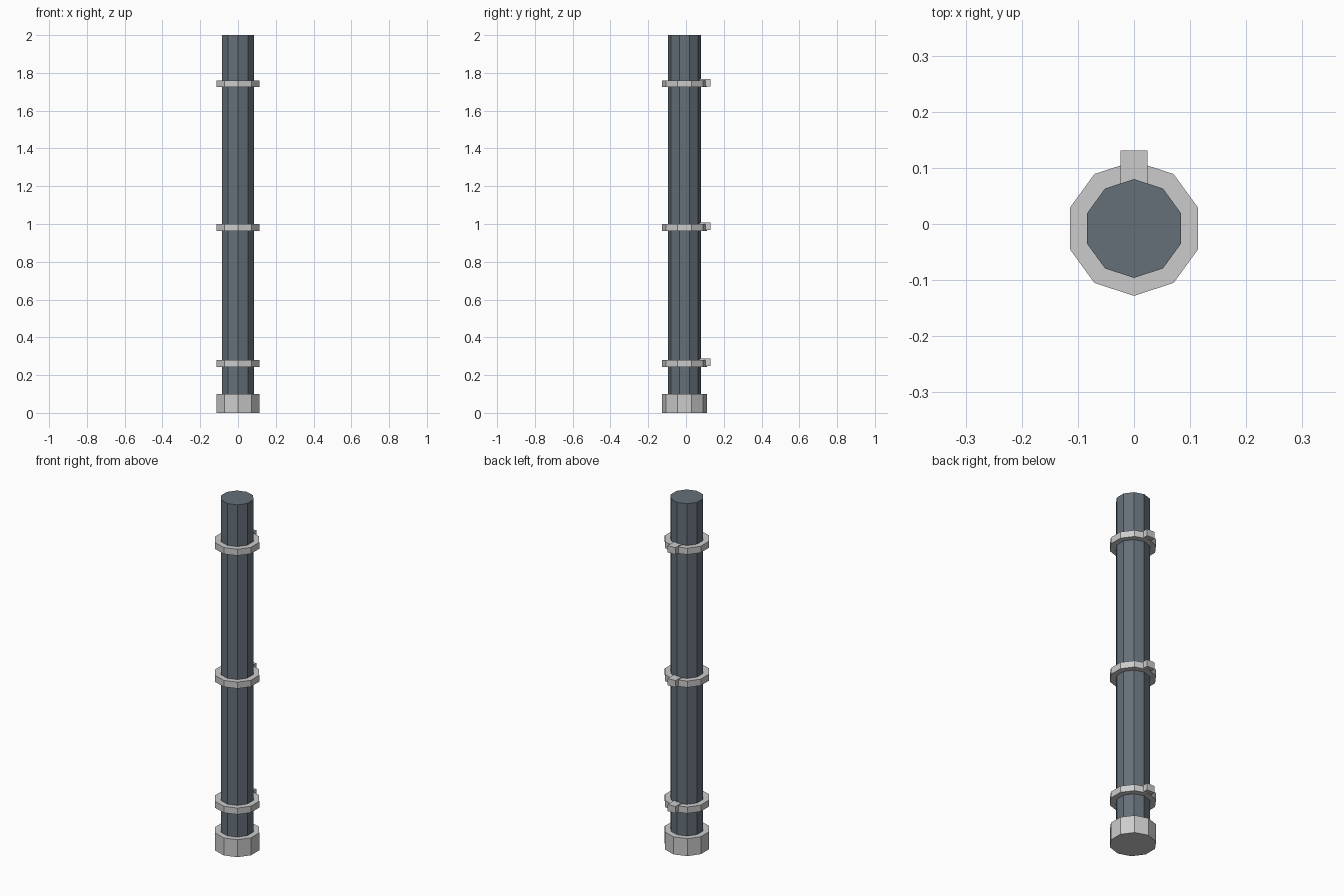
import bpy, bmesh, math

if "Cube" in bpy.data.objects:
    bpy.data.objects.remove(bpy.data.objects["Cube"])

SIDES = 10
CY = -0.008          # pole axis sits slightly forward because of the rear tabs
POLE_R, RING_R = 0.088, 0.12


def material(name, color):
    m = bpy.data.materials.new(name)
    m.diffuse_color = color
    m.use_nodes = True
    m.node_tree.nodes["Principled BSDF"].inputs["Base Color"].default_value = m.diffuse_color
    return m


DARK = material("dark_steel", (0.13, 0.16, 0.19, 1))


def finish(name, bm, mat=None):
    bmesh.ops.recalc_face_normals(bm, faces=bm.faces)
    mesh = bpy.data.meshes.new(name)
    bm.to_mesh(mesh)
    bm.free()
    ob = bpy.data.objects.new(name, mesh)
    bpy.context.collection.objects.link(ob)
    if mat:
        mesh.materials.append(mat)
    return ob


def loop(bm, r, z):
    return [bm.verts.new((r * math.sin(2 * math.pi * i / SIDES),
                          CY + r * math.cos(2 * math.pi * i / SIDES), z))
            for i in range(SIDES)]


def bridge(bm, a, b):
    for i in range(SIDES):
        j = (i + 1) % SIDES
        bm.faces.new((a[i], a[j], b[j], b[i]))


def prism(name, r, z0, z1, mat=None):
    bm = bmesh.new()
    a, b = loop(bm, r, z0), loop(bm, r, z1)
    bridge(bm, a, b)
    bm.faces.new(a)
    bm.faces.new(b)
    return finish(name, bm, mat)


def band(name, z0, z1):
    bm = bmesh.new()
    loops = [loop(bm, r, z) for r, z in
             ((POLE_R, z0), (RING_R, z0), (RING_R, z1), (POLE_R, z1))]
    for k in range(4):
        bridge(bm, loops[k], loops[(k + 1) % 4])
    return finish(name, bm)


def box(name, lo, hi):
    bm = bmesh.new()
    bmesh.ops.create_cube(bm, size=1)
    for v in bm.verts:
        v.co = [l + (c + 0.5) * (h - l) for c, l, h in zip(v.co, lo, hi)]
    return finish(name, bm)


# Main pipe and its foot collar
prism("pipe", POLE_R, 0.001, 2.0, DARK)
prism("foot_collar", RING_R, 0.0, 0.10)

# Clamp rings, each with a wall-mount tab at the back
for label, z in (("lower", 0.244), ("middle", 0.964), ("upper", 1.724)):
    band(label + "_clamp_ring", z, z + 0.037)
    box(label + "_mount_tab", (-0.024, 0.07, z + 0.004), (0.024, 0.131, z + 0.043))
